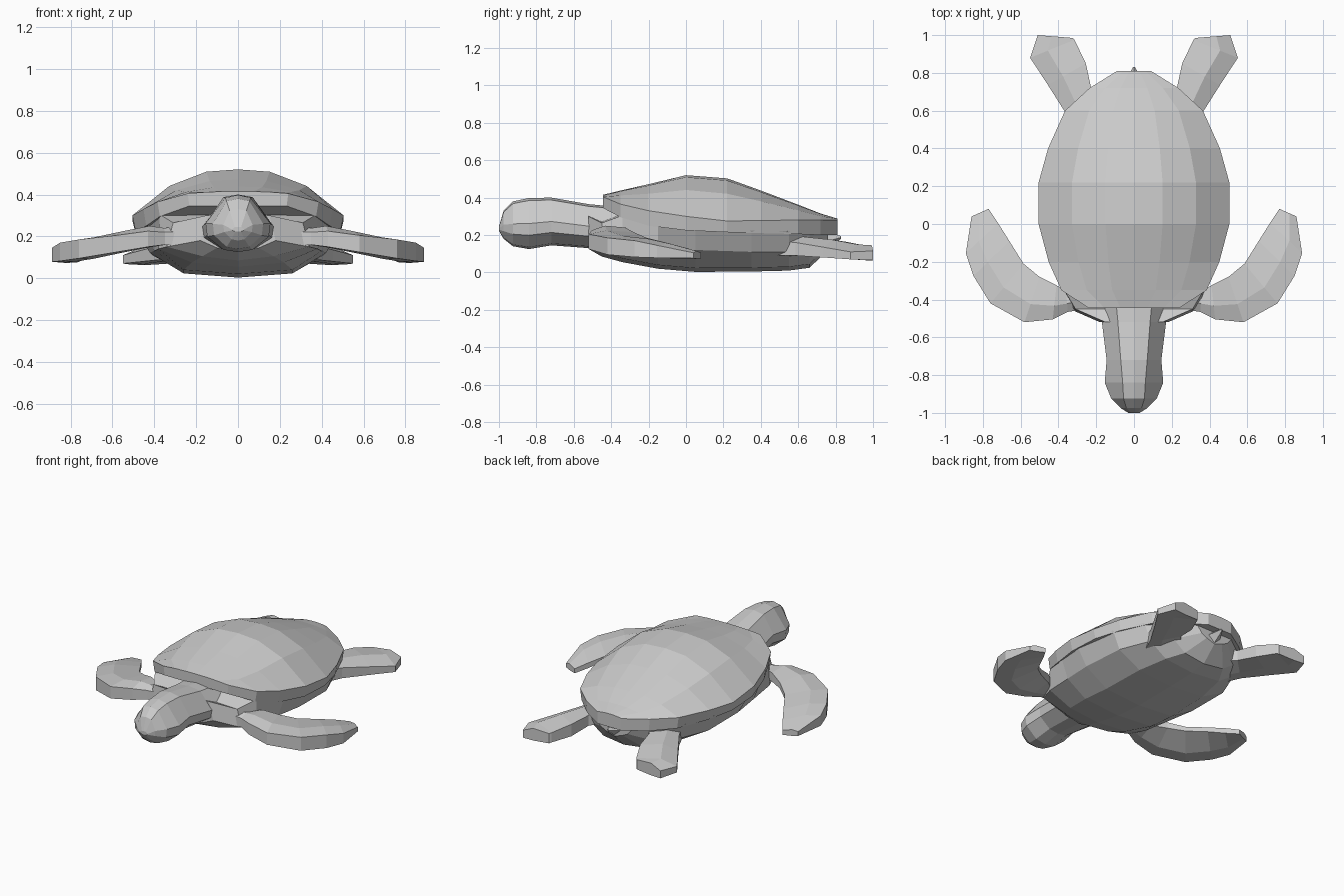
import bpy, bmesh


def loft(name, rings, mirror=False):
    """Skin a list of equal-length point rings and cap both ends."""
    bm = bmesh.new()
    loops = [[bm.verts.new(p) for p in r] for r in rings]
    n = len(loops[0])
    for a, b in zip(loops, loops[1:]):
        for i in range(n):
            j = (i + 1) % n
            bm.faces.new((a[i], a[j], b[j], b[i]))
    bm.faces.new(loops[0][::-1])
    bm.faces.new(loops[-1])
    bmesh.ops.remove_doubles(bm, verts=bm.verts, dist=0.0005)
    bmesh.ops.recalc_face_normals(bm, faces=bm.faces)
    me = bpy.data.meshes.new(name)
    bm.to_mesh(me)
    bm.free()
    ob = bpy.data.objects.new(name, me)
    bpy.context.collection.objects.link(ob)
    if mirror:
        mod = ob.modifiers.new("Mirror", 'MIRROR')
        mod.use_mirror_merge = False
    return ob


def symmetric(y, half):
    """Close a half profile of (x, z) points across x = 0."""
    right = [(x, y, z) for x, z in half]
    left = [(-x, y, z) for x, z in reversed(half) if x > 0]
    return right + left


# Domed shell: y, half width, rim top, rim bottom, crown
shell = []
for y, w, rt, rb, c in [(-.445, .24, .405, .345, .415), (-.35, .385, .365, .295, .438),
                        (-.2, .452, .33, .25, .472), (0, .505, .30, .225, .52),
                        (.22, .505, .275, .215, .503), (.4, .455, .278, .21, .438),
                        (.6, .365, .28, .205, .362), (.72, .235, .28, .2, .315),
                        (.81, .09, .28, .2, .288)]:
    h = c - rt
    shell.append(symmetric(y, [(0, rb), (w * .97, rb), (w, rt), (w * .65, rt + h * .64),
                               (w * .3, rt + h * .95), (0, c)]))
loft("shell", shell)

# Belly and shoulders: y, bottom width and z, middle width and z, top width and z
body = []
for y, wb, zb, wm, zm, wt, zt in [(-.52, .1, .125, .18, .18, .15, .30),
                                  (-.45, .17, .085, .34, .15, .31, .265),
                                  (-.34, .22, .055, .38, .14, .375, .305),
                                  (-.15, .26, .02, .40, .13, .45, .26),
                                  (.05, .26, .003, .42, .12, .49, .235),
                                  (.35, .25, .005, .41, .11, .46, .225),
                                  (.55, .21, .01, .33, .11, .38, .22),
                                  (.66, .15, .025, .24, .11, .28, .22),
                                  (.76, .06, .12, .10, .16, .15, .22)]:
    body.append(symmetric(y, [(0, zb), (wb, zb + .02), (wm, zm), (wt, zt), (0, zt + .01)]))
loft("body", body)

# Head and neck: y, bottom z, half width, top half width, top z
head = []
for y, zb, w, wt, zt in [(-.36, .14, .18, .10, .35), (-.52, .13, .17, .085, .365),
                         (-.72, .145, .145, .07, .40), (-.84, .125, .155, .06, .398),
                         (-.925, .14, .12, .055, .38), (-.975, .18, .07, .04, .33),
                         (-1, .222, .03, .015, .245)]:
    h = zt - zb
    head.append(symmetric(y, [(0, zb), (w * .45, zb + h * .04), (w * .95, zb + h * .27),
                              (w, zb + h * .5), (wt, zt - h * .05), (0, zt)]))
loft("head", head)


def flipper(name, stations):
    """Each station: leading xy, trailing xy, lead bottom/top z, trail bottom/top z."""
    rings = []
    for lx, ly, tx, ty, lb, lt, tb, tt in stations:
        mx, my = lx * .6 + tx * .4, ly * .6 + ty * .4
        rings.append([(lx, ly, lb), (lx, ly, lt), (mx, my, max(lt, tt) + .01),
                      (tx, ty, tt), (tx, ty, tb), (mx, my, min(lb, tb) - .002)])
    loft(name, rings, mirror=True)


# Front flippers, swept backwards
flipper("front_flippers", [
    (.24, -.45, .26, -.33, .15, .22, .16, .24),
    (.35, -.465, .36, -.355, .16, .22, .17, .23),
    (.43, -.505, .41, -.325, .15, .225, .18, .24),
    (.58, -.52, .50, -.28, .125, .205, .175, .215),
    (.76, -.42, .585, -.21, .095, .185, .155, .185),
    (.85, -.275, .66, -.09, .082, .17, .125, .155),
    (.89, -.155, .72, .005, .078, .145, .095, .13),
    (.86, .04, .77, .08, .076, .105, .075, .105)])

# Back flippers
flipper("back_flippers", [
    (.30, .45, .14, .62, .09, .17, .12, .20),
    (.36, .585, .225, .71, .09, .16, .11, .18),
    (.455, .735, .255, .85, .08, .135, .085, .165),
    (.55, .88, .315, .975, .07, .11, .075, .14),
    (.51, 1, .325, .985, .065, .115, .07, .135)])

# Small tail tip
loft("tail", [symmetric(y, [(0, zb), (w, (zb + zt) / 2), (0, zt)])
              for y, w, zb, zt in [(.64, .09, .07, .21), (.75, .05, .12, .21),
                                   (.83, .006, .18, .195)]])
